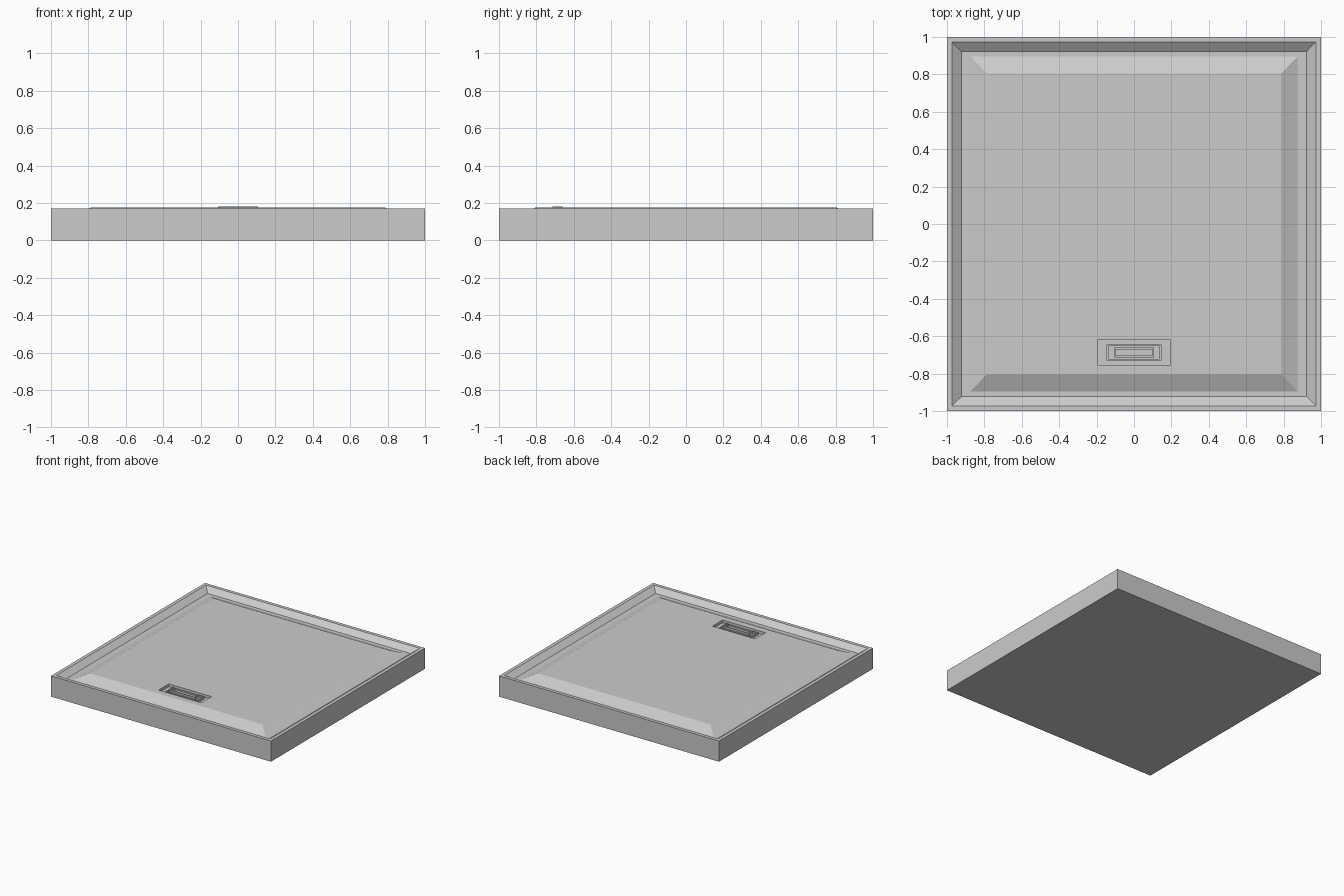
import bpy
import bmesh

cube = bpy.data.objects.get("Cube")
if cube:
    bpy.data.objects.remove(cube, do_unlink=True)

grey = bpy.data.materials.new("plain grey")
grey.use_nodes = True
colour = (0.6, 0.6, 0.6, 1)
grey.diffuse_color = colour
grey.node_tree.nodes["Principled BSDF"].inputs["Base Color"].default_value = colour

DRAIN_Y = -0.687


def loft(name, rings):
    """Join rectangles (half width, half depth, centre y, z), capping both ends."""
    bm = bmesh.new()
    loops = []
    for w, d, cy, z in rings:
        corners = ((-w, -d), (w, -d), (w, d), (-w, d))
        loops.append([bm.verts.new((x, cy + y, z)) for x, y in corners])
    for a, b in zip(loops, loops[1:]):
        for i in range(4):
            j = (i + 1) % 4
            bm.faces.new((a[i], a[j], b[j], b[i]))
    bm.faces.new(loops[0][::-1])
    bm.faces.new(loops[-1])
    bmesh.ops.recalc_face_normals(bm, faces=bm.faces)
    mesh = bpy.data.meshes.new(name)
    bm.to_mesh(mesh)
    bm.free()
    mesh.materials.append(grey)
    obj = bpy.data.objects.new(name, mesh)
    bpy.context.collection.objects.link(obj)
    return obj


# Tray: outer walls, rim, gutter, raised floor and sunken drain pit
loft("shower_tray", [
    (1, 1, 0, 0),
    (1, 1, 0, 0.17),
    (0.972, 0.972, 0, 0.17),
    (0.922, 0.922, 0, 0.134),
    (0.875, 0.895, 0, 0.134),
    (0.787, 0.805, 0, 0.175),
    (0.195, 0.066, DRAIN_Y, 0.175),
    (0.195, 0.066, DRAIN_Y, 0.152),
])


def lipped_plate(name, w, d, top, inner_z, lip=0.01):
    """Rectangular plate with a thin raised lip around a shallow dish."""
    return loft(name, [
        (w, d, DRAIN_Y, 0.15),
        (w, d, DRAIN_Y, top),
        (w - lip, d - lip, DRAIN_Y, top),
        (w - lip, d - lip, DRAIN_Y, inner_z),
    ])


# Drain: outer frame and slightly proud centre cover
lipped_plate("drain_frame", 0.147, 0.044, 0.17, 0.156)
lipped_plate("drain_cover", 0.108, 0.027, 0.18, 0.17)
